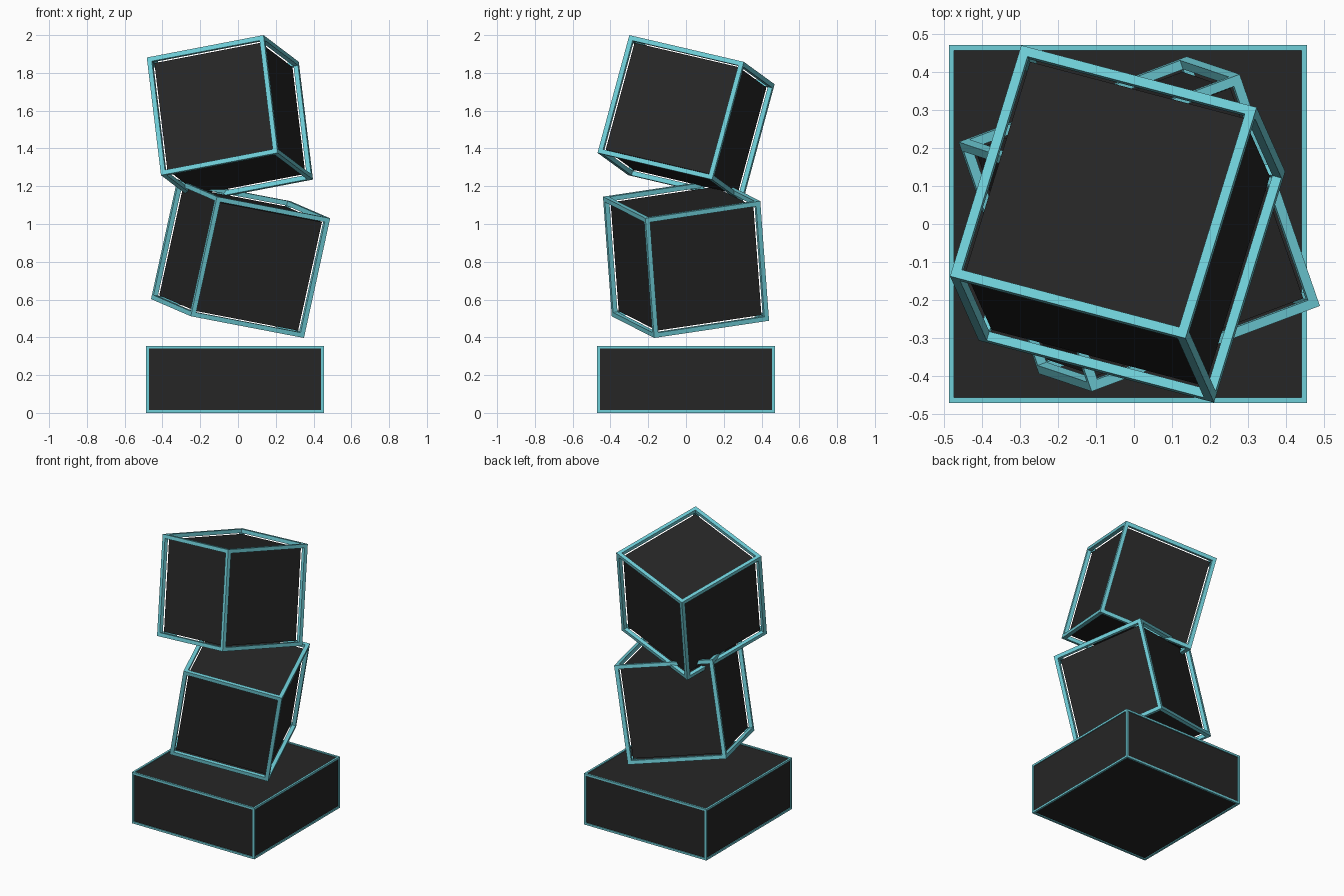
import bpy, bmesh
from itertools import product
from mathutils import Matrix, Vector

if "Cube" in bpy.data.objects:
    bpy.data.objects.remove(bpy.data.objects["Cube"])


def material(name, rgb):
    m = bpy.data.materials.new(name)
    m.diffuse_color = (*rgb, 1)
    m.use_nodes = True
    m.node_tree.nodes["Principled BSDF"].inputs["Base Color"].default_value = m.diffuse_color
    return m


DARK = material("charcoal", (0.019, 0.019, 0.019))
TEAL = material("teal", (0.16, 0.62, 0.69))


def add_box(bm, center, size):
    mat = Matrix.Translation(center) @ Matrix.Diagonal((*size, 1))
    bmesh.ops.create_cube(bm, size=1, matrix=mat)


def make_object(name, bm, mat, matrix):
    mesh = bpy.data.meshes.new(name)
    bm.to_mesh(mesh)
    bm.free()
    mesh.materials.append(mat)
    ob = bpy.data.objects.new(name, mesh)
    ob.matrix_world = matrix
    bpy.context.collection.objects.link(ob)


def framed_block(name, size, matrix, bar, inset):
    # dark core, slightly smaller than its frame
    bm = bmesh.new()
    add_box(bm, (0, 0, 0), [s - 2 * inset for s in size])
    make_object(name + "_core", bm, DARK, matrix)
    # twelve square bars along the edges
    bm = bmesh.new()
    for axis in range(3):
        for a, b in product((-1, 1), repeat=2):
            center, dims = [0, 0, 0], [bar] * 3
            # bars along y and z stop short of the corners already filled
            dims[axis] = size[axis] if axis == 0 else size[axis] - 2 * bar
            u, v = [i for i in range(3) if i != axis]
            center[u] = a * (size[u] - bar) / 2
            center[v] = b * (size[v] - bar) / 2
            add_box(bm, center, dims)
    make_object(name + "_frame", bm, TEAL, matrix)


def tilted_cube(name, corner, toward_a, toward_b, side=0.65):
    # cube placed by one top corner and the directions of two top edges
    x = Vector(toward_a).normalized()
    z = x.cross(Vector(toward_b)).normalized()
    y = z.cross(x)
    if z.z > 0:
        z = -z
    rot = Matrix((x, y, z)).transposed()
    if rot.determinant() < 0:
        rot = Matrix((y, x, z)).transposed()
    center = Vector(corner) + (x + y + z) * side / 2
    framed_block(name, (side,) * 3, Matrix.Translation(center) @ rot.to_4x4(),
                 0.025, 0.030)


# flat base slab
framed_block("base", (0.94, 0.94, 0.355),
             Matrix.Translation((-0.016, 0, 0.1775)), 0.014, 0.006)
# two tumbling cubes
tilted_cube("middle_cube", (0.488, -0.215, 1.03),
            (-0.60, -0.225, 0.115), (-0.205, 0.61, 0.09))
tilted_cube("top_cube", (0.135, -0.30, 2.0),
            (0.185, 0.60, -0.14), (-0.625, 0.165, -0.12))
